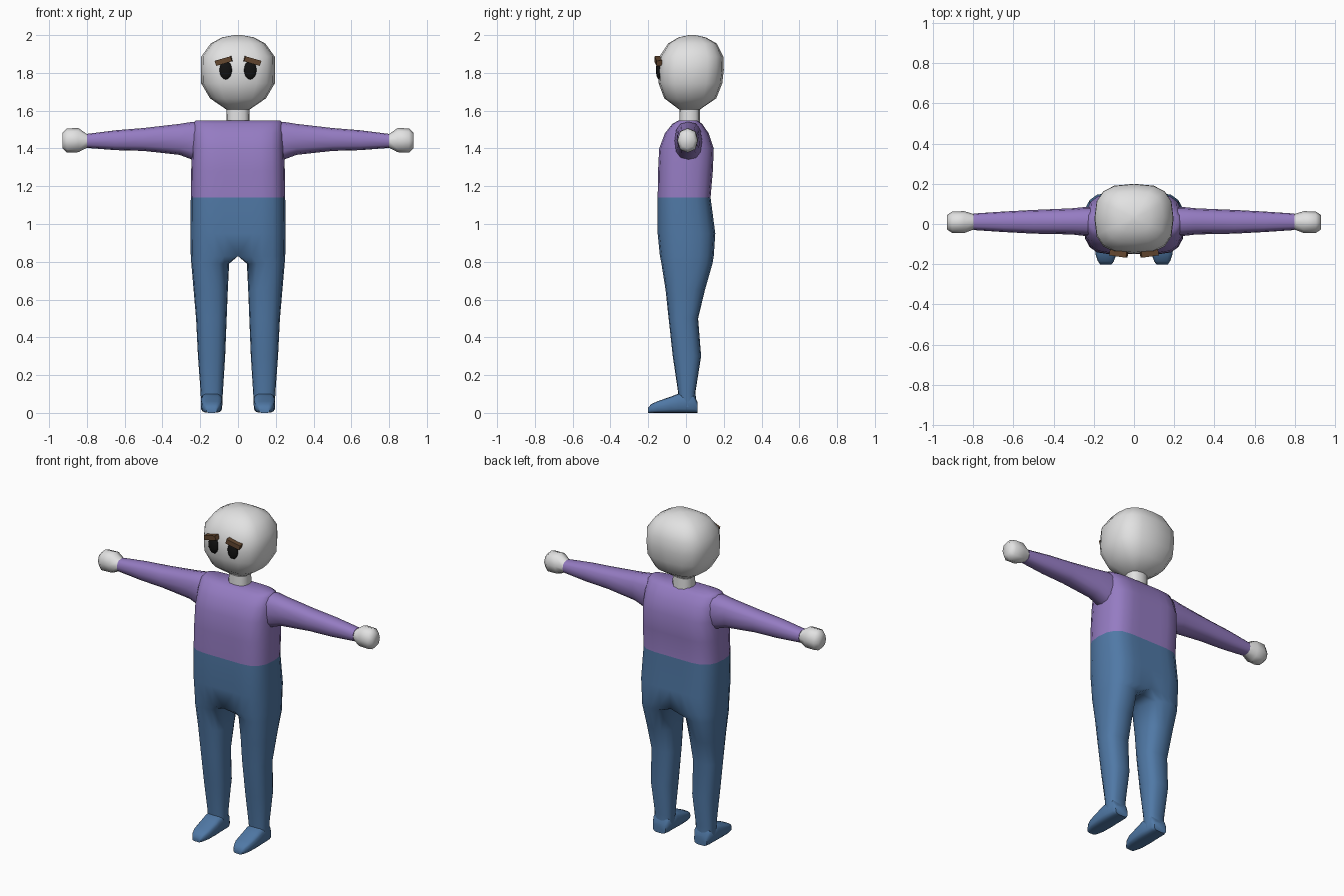
import bpy, bmesh, math
from mathutils import Matrix


def material(name, rgb):
    m = bpy.data.materials.new(name)
    m.diffuse_color = (*rgb, 1)
    return m


SKIN = material("pale skin", (0.76, 0.76, 0.76))
SHIRT = material("purple shirt", (0.30, 0.20, 0.54))
PANTS = material("blue trousers", (0.08, 0.19, 0.38))
EYE = material("black eye", (0.006, 0.006, 0.006))
BROW = material("brown brow", (0.13, 0.065, 0.03))


def finish(name, bm, mats, mirror=False, angle=60):
    bmesh.ops.recalc_face_normals(bm, faces=bm.faces)
    me = bpy.data.meshes.new(name)
    bm.to_mesh(me)
    bm.free()
    ob = bpy.data.objects.new(name, me)
    bpy.context.collection.objects.link(ob)
    for m in mats:
        me.materials.append(m)
    if mirror:
        mod = ob.modifiers.new("mirror", 'MIRROR')
        mod.merge_threshold = 0.0005
    bpy.ops.object.select_all(action='DESELECT')
    ob.select_set(True)
    bpy.context.view_layer.objects.active = ob
    bpy.ops.object.shade_smooth_by_angle(angle=math.radians(angle))
    return ob


def power(v, e):
    return math.copysign(abs(v) ** (2 / e), v)


def loft(axis, rings, n=16, e=2.5, square_inside=False):
    """Skin rings (t, a0, a1, b0, b1) along an axis with rounded-box sections.
    square_inside keeps the inner side flat wherever a0 is 0."""
    bm = bmesh.new()
    loops = []
    for t, a0, a1, b0, b1 in rings:
        loop = []
        for i in range(n):
            w = 2 * math.pi * i / n
            c, s = math.cos(w), math.sin(w)
            if square_inside and a0 == 0 and c < 0.001:
                k = max(abs(c), abs(s))
                u, v = c / k, s / k
            else:
                u, v = power(c, e), power(s, e)
            a = (a0 + a1) / 2 + u * (a1 - a0) / 2
            b = (b0 + b1) / 2 + v * (b1 - b0) / 2
            co = {'x': (t, a, b), 'y': (a, t, b), 'z': (a, b, t)}[axis]
            loop.append(bm.verts.new(co))
        loops.append(loop)
    for p, q in zip(loops, loops[1:]):
        for i in range(n):
            j = (i + 1) % n
            bm.faces.new((p[i], p[j], q[j], q[i]))
    bm.faces.new(loops[0])
    bm.faces.new(loops[-1])
    return bm


# Torso and legs: one half, mirrored; legs split off below the crotch
body = loft('z', [
    (0.03, 0.085, 0.195, -0.040, 0.056),
    (0.11, 0.080, 0.198, -0.042, 0.050),
    (0.30, 0.068, 0.212, -0.070, 0.080),
    (0.50, 0.060, 0.222, -0.092, 0.064),
    (0.65, 0.054, 0.235, -0.108, 0.100),
    (0.79, 0.047, 0.247, -0.130, 0.140),
    (0.83, 0, 0.250, -0.138, 0.147),
    (0.95, 0, 0.252, -0.150, 0.155),
    (1.14, 0, 0.250, -0.150, 0.130),
    (1.28, 0, 0.248, -0.148, 0.142),
    (1.40, 0, 0.244, -0.142, 0.147),
    (1.48, 0, 0.242, -0.112, 0.120),
    (1.53, 0, 0.236, -0.072, 0.086),
    (1.548, 0, 0.225, -0.040, 0.060)], square_inside=True)
bmesh.ops.delete(body, context='FACES', geom=[
    f for f in body.faces if all(v.co.x < 1e-4 for v in f.verts)])
for f in body.faces:
    f.material_index = 1 if f.calc_center_median().z > 1.14 else 0
finish("body", body, [PANTS, SHIRT], mirror=True)

# Feet
finish("feet", loft('y', [
    (0.060, 0.097, 0.183, 0, 0.060),
    (0.040, 0.085, 0.195, 0, 0.100),
    (-0.040, 0.083, 0.197, 0, 0.102),
    (-0.080, 0.083, 0.197, 0, 0.086),
    (-0.150, 0.088, 0.192, 0, 0.062),
    (-0.185, 0.100, 0.180, 0, 0.046),
    (-0.202, 0.112, 0.168, 0, 0.025)], e=3.5), [PANTS], True, 45)

# Sleeves
finish("sleeves", loft('x', [
    (0.16, -0.060, 0.085, 1.320, 1.538),
    (0.24, -0.060, 0.085, 1.340, 1.541),
    (0.31, -0.052, 0.078, 1.366, 1.530),
    (0.50, -0.048, 0.070, 1.387, 1.508),
    (0.65, -0.040, 0.062, 1.391, 1.496),
    (0.80, -0.030, 0.052, 1.403, 1.477)], n=12), [SHIRT], True)

# Hands
finish("hands", loft('x', [
    (0.78, -0.026, 0.048, 1.407, 1.473),
    (0.80, -0.028, 0.050, 1.404, 1.476),
    (0.845, -0.045, 0.064, 1.380, 1.508),
    (0.905, -0.045, 0.062, 1.378, 1.506),
    (0.930, -0.028, 0.045, 1.402, 1.482)], n=8, e=2.3), [SKIN], True)

# Neck
finish("neck", loft('z', [
    (1.52, -0.062, 0.062, -0.036, 0.075),
    (1.63, -0.060, 0.060, -0.034, 0.073)], n=12), [SKIN])

# Head
finish("head", loft('z', [
    (1.605, -0.060, 0.060, -0.035, 0.072),
    (1.665, -0.148, 0.148, -0.115, 0.160),
    (1.745, -0.195, 0.195, -0.145, 0.192),
    (1.815, -0.197, 0.197, -0.149, 0.200),
    (1.885, -0.195, 0.195, -0.141, 0.198),
    (1.955, -0.145, 0.145, -0.095, 0.163),
    (1.988, -0.085, 0.085, -0.040, 0.105),
    (2.000, -0.020, 0.020, 0.015, 0.050)], e=2.8), [SKIN])

# Eyes
eyes = bmesh.new()
bmesh.ops.create_uvsphere(eyes, u_segments=14, v_segments=8, radius=1,
                          matrix=Matrix.Translation((0.065, -0.143, 1.815))
                          @ Matrix.Diagonal((0.034, 0.016, 0.050, 1)))
finish("eyes", eyes, [EYE], True)

# Eyebrows, sloping down outward
brows = bmesh.new()
bmesh.ops.create_cube(brows, size=1,
                      matrix=Matrix.Translation((0.076, -0.147, 1.863))
                      @ Matrix.Rotation(math.radians(16), 4, 'Y')
                      @ Matrix.Rotation(math.radians(8), 4, 'Z')
                      @ Matrix.Diagonal((0.088, 0.030, 0.028, 1)))
finish("eyebrows", brows, [BROW], True, 30)
